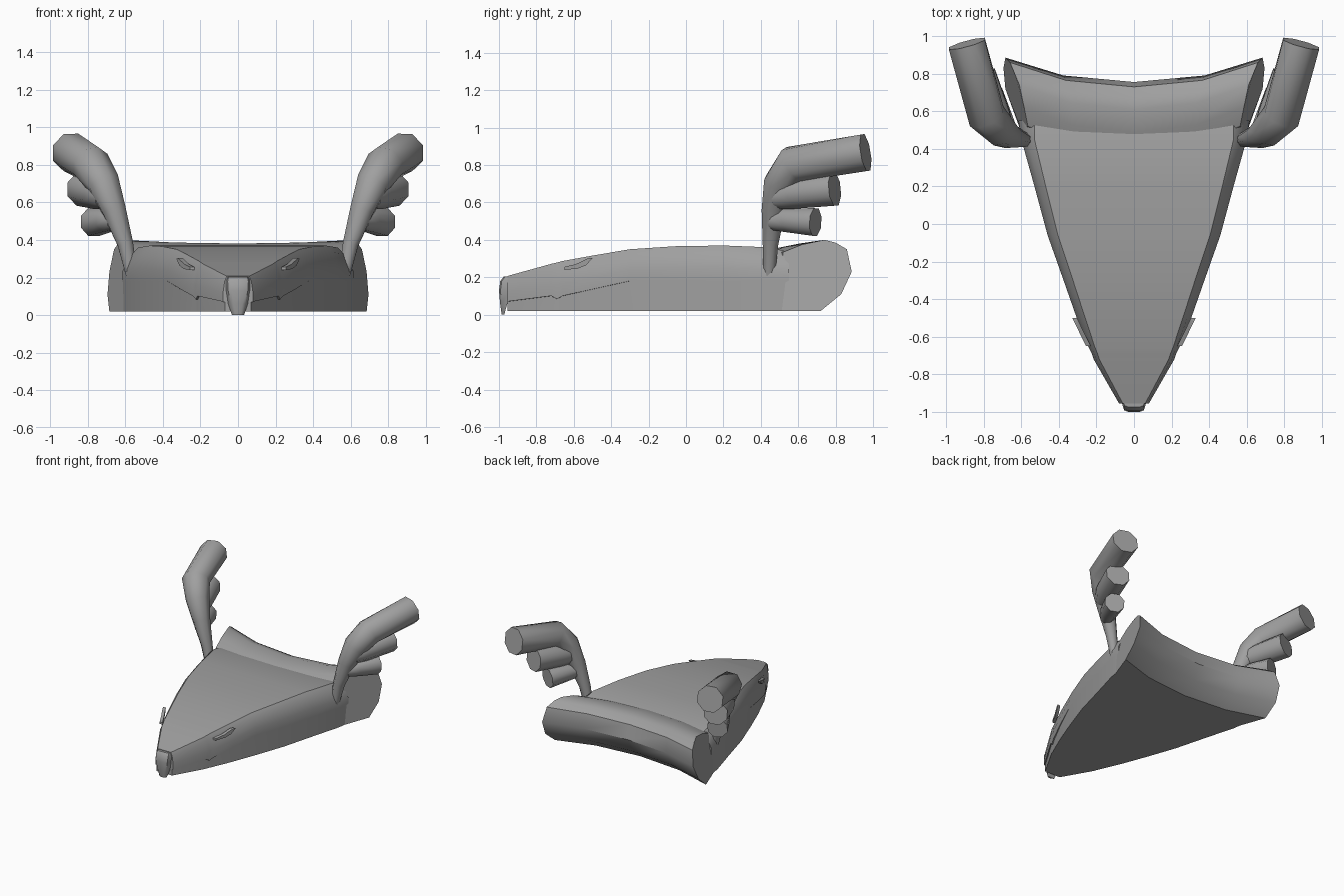
import bpy, bmesh, math
from mathutils import Vector

cube = bpy.data.objects.get("Cube")
if cube:
    bpy.data.objects.remove(cube, do_unlink=True)

grey = bpy.data.materials.new("plain grey")
grey.use_nodes = True
COLOUR = (0.35, 0.35, 0.35, 1)
grey.diffuse_color = COLOUR
grey.node_tree.nodes["Principled BSDF"].inputs["Base Color"].default_value = COLOUR


def loft(name, rings, angle=35):
    """Skin closed rings of equal length and cap both ends."""
    bm = bmesh.new()
    rows = [[bm.verts.new(p) for p in ring] for ring in rings]
    n = len(rows[0])
    for a, b in zip(rows, rows[1:]):
        for i in range(n):
            j = (i + 1) % n
            bm.faces.new((a[i], a[j], b[j], b[i]))
    bm.faces.new(rows[0])
    bm.faces.new(rows[-1])
    bmesh.ops.remove_doubles(bm, verts=bm.verts, dist=0.0005)
    bmesh.ops.recalc_face_normals(bm, faces=bm.faces)
    mesh = bpy.data.meshes.new(name)
    bm.to_mesh(mesh)
    bm.free()
    mesh.materials.append(grey)
    obj = bpy.data.objects.new(name, mesh)
    bpy.context.collection.objects.link(obj)
    bpy.ops.object.select_all(action='DESELECT')
    obj.select_set(True)
    bpy.context.view_layer.objects.active = obj
    bpy.ops.object.shade_smooth_by_angle(angle=math.radians(angle))
    return obj


def tube(name, path, side, sides=8):
    """Tapered tube; path holds (x, y, z, radius)."""
    pts = [Vector(p[:3]) for p in path]
    rings = []
    for i, p in enumerate(pts):
        t = Vector()
        if i > 0:
            t += (p - pts[i - 1]).normalized()
        if i < len(pts) - 1:
            t += (pts[i + 1] - p).normalized()
        u = t.cross(Vector((1, 0, 0))).normalized()
        v = t.cross(u).normalized()
        ring = []
        for k in range(sides):
            a = math.tau * (k + 0.5) / sides
            q = p + path[i][3] * (u * math.cos(a) + v * math.sin(a))
            ring.append((q.x * side, q.y, q.z))
        rings.append(ring)
    return loft(name, rings, 50)


# Head: wedge with a lip step along the mouth
# y, half width, half width of top, top height, mouth height, lip overhang
SECTIONS = [
    (-0.955, 0.080, 0.060, 0.207, 0.070, 0.010),
    (-0.72, 0.215, 0.185, 0.272, 0.100, 0.010),
    (-0.69, 0.225, 0.195, 0.279, 0.083, 0.010),
    (-0.66, 0.240, 0.207, 0.287, 0.100, 0.010),
    (-0.50, 0.305, 0.260, 0.316, 0.136, 0.006),
    (-0.30, 0.375, 0.325, 0.350, 0.180, 0.0),
    (-0.06, 0.460, 0.405, 0.366, 0.180, 0.0),
    (0.20, 0.530, 0.470, 0.370, 0.180, 0.0),
    (0.45, 0.600, 0.530, 0.360, 0.180, 0.0),
    (0.55, 0.615, 0.530, 0.335, 0.180, 0.0),
]
rings = []
for y, w, top, zt, zm, lip in SECTIONS:
    drop = min(0.12, (zt - zm) * 0.65)
    half = [(w - lip, 0.02), (w - lip, zm), (w, zm + 0.001), (w, zt - drop),
            (w * 0.55 + top * 0.45, zt - drop * 0.3), (top, zt)]
    rings.append([(x, y, z) for x, z in half] + [(-x, y, z) for x, z in reversed(half)])
loft("head", rings)

# Beak: hooked tip, stacked slices (z, front y, back y, half width)
BEAK = [(0.0, -0.985, -0.972, 0.025), (0.06, -0.994, -0.955, 0.04),
        (0.13, -1.0, -0.94, 0.052), (0.18, -0.993, -0.93, 0.055), (0.203, -0.975, -0.93, 0.05)]
loft("beak", [[(-w, f + 0.008, z), (-w * 0.6, f, z), (w * 0.6, f, z), (w, f + 0.008, z),
               (w * 1.3, b, z), (-w * 1.3, b, z)] for z, f, b, w in BEAK])

# Neck frill: rolled profile swept across the back in a shallow arc (x, y, z)
FRILL = [(0.605, 0.50, 0.02), (0.60, 0.50, 0.20), (0.565, 0.52, 0.335), (0.585, 0.62, 0.375),
         (0.61, 0.74, 0.40), (0.635, 0.80, 0.385), (0.66, 0.86, 0.35), (0.685, 0.886, 0.23),
         (0.695, 0.83, 0.11), (0.685, 0.72, 0.02)]
rings = []
for t in (-1, -0.55, 0, 0.55, 1):
    bow = 1 - abs(t) ** 2.2
    rings.append([(t * x, y - 0.13 * bow, 0.02 + (z - 0.02) * (1 - 0.05 * bow))
                  for x, y, z in FRILL])
loft("neck_frill", rings)

# Antlers and eyes, mirrored to both sides
HORN = [(0.565, 0.445, 0.21, 0.033), (0.60, 0.452, 0.38, 0.045), (0.66, 0.468, 0.56, 0.068),
        (0.715, 0.50, 0.70, 0.09), (0.785, 0.575, 0.805, 0.105), (0.89, 0.96, 0.867, 0.107)]
MIDDLE = [(0.70, 0.48, 0.63, 0.07), (0.74, 0.57, 0.65, 0.09), (0.825, 0.795, 0.672, 0.096)]
LOWER = [(0.655, 0.46, 0.50, 0.05), (0.70, 0.54, 0.505, 0.068), (0.77, 0.692, 0.495, 0.08)]
EYE = [(-0.65, 0.24), (-0.65, 0.256), (-0.59, 0.27), (-0.52, 0.303), (-0.50, 0.302),
       (-0.535, 0.264), (-0.58, 0.246)]
for label, side in (("left", 1), ("right", -1)):
    tube(label + "_antler", HORN, side)
    tube(label + "_antler_middle_prong", MIDDLE, side)
    tube(label + "_antler_lower_prong", LOWER, side)
    loft(label + "_eye", [[(side * (0.257 + (y + 0.647) * 0.49 - inset), y, z) for y, z in EYE]
                          for inset in (0.0, 0.025)])
